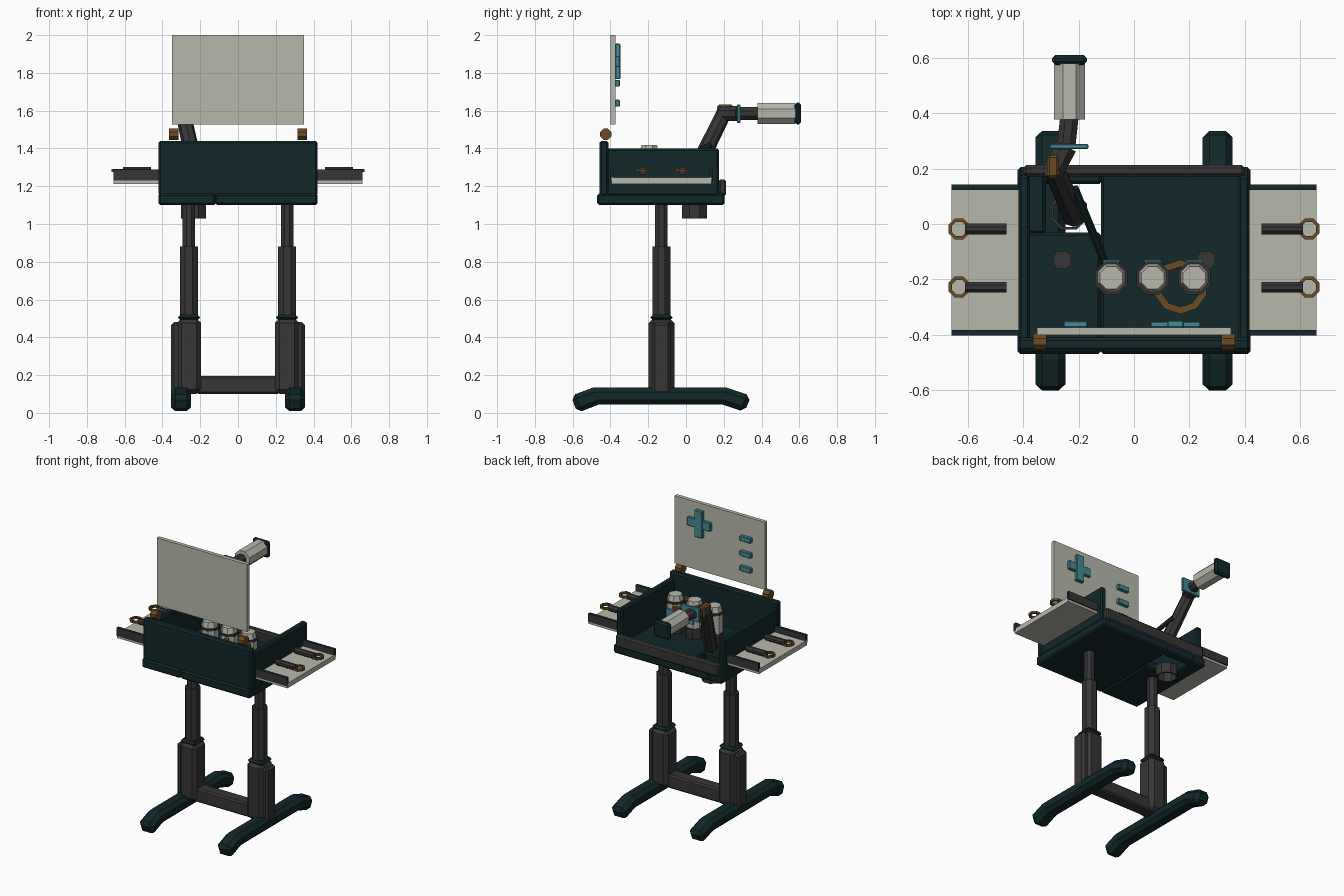
import bpy, bmesh, math
from mathutils import Vector

if "Cube" in bpy.data.objects:
    bpy.data.objects.remove(bpy.data.objects["Cube"])


def mat(name, rgb):
    m = bpy.data.materials.new(name)
    m.diffuse_color = (*rgb, 1)
    m.use_nodes = True
    m.node_tree.nodes["Principled BSDF"].inputs["Base Color"].default_value = m.diffuse_color
    return m


TEAL = mat("dark_teal", (0.006, 0.021, 0.023))
GREY = mat("charcoal", (0.038, 0.035, 0.035))
CREAM = mat("pale_cream", (0.47, 0.48, 0.41))
BRONZE = mat("bronze", (0.14, 0.07, 0.018))
BLUE = mat("sea_blue", (0.06, 0.26, 0.30))


def finish(name, bm, m, bevel=0):
    bmesh.ops.recalc_face_normals(bm, faces=bm.faces)
    me = bpy.data.meshes.new(name)
    bm.to_mesh(me)
    bm.free()
    me.materials.append(m)
    ob = bpy.data.objects.new(name, me)
    bpy.context.collection.objects.link(ob)
    if bevel:
        b = ob.modifiers.new("bevel", 'BEVEL')
        b.width, b.segments = bevel, 1
    return ob


def box(name, lo, hi, m, bevel=0):
    bm = bmesh.new()
    bmesh.ops.create_cube(bm, size=1)
    for v in bm.verts:
        v.co = [(a + b) / 2 + c * (b - a) for a, b, c in zip(lo, hi, v.co)]
    return finish(name, bm, m, bevel)


def rod(name, a, b, r1, m, r2=None, sides=8):
    """Faceted rod between two points."""
    a, b = Vector(a), Vector(b)
    d = b - a
    bm = bmesh.new()
    bmesh.ops.create_cone(bm, cap_ends=True, segments=sides, radius1=r1,
                          radius2=r1 if r2 is None else r2, depth=d.length)
    rot = d.to_track_quat('Z', 'Y').to_matrix()
    turn = math.pi / sides
    for v in bm.verts:
        x, y, z = v.co
        c = Vector((x * math.cos(turn) - y * math.sin(turn),
                    x * math.sin(turn) + y * math.cos(turn), z))
        v.co = rot @ c + (a + b) / 2
    return finish(name, bm, m)


def ring(name, c, outer, inner, h, m, sides=8):
    """Flat faceted ring with a vertical axis."""
    bm = bmesh.new()
    loops = []
    for i in range(sides):
        t = 2 * math.pi * (i + 0.5) / sides
        loops.append([bm.verts.new((c[0] + r * math.cos(t), c[1] + r * math.sin(t), c[2] + z))
                      for r, z in ((outer, -h / 2), (outer, h / 2), (inner, h / 2), (inner, -h / 2))])
    for i in range(sides):
        p, q = loops[i], loops[(i + 1) % sides]
        for k in range(4):
            bm.faces.new((p[k], q[k], q[(k + 1) % 4], p[(k + 1) % 4]))
    return finish(name, bm, m)


# Feet, telescoping legs and hinges, one per side
FOOT = [(-.61, .09), (-.49, .135), (.21, .135), (.345, .09),
        (.31, .005), (.19, .045), (-.46, .045), (-.575, .0)]
for s, side in ((-1, "left"), (1, "right")):
    bm = bmesh.new()
    f = bm.faces.new([bm.verts.new((s * .302 - .054, y, z)) for y, z in FOOT])
    ext = bmesh.ops.extrude_face_region(bm, geom=[f])
    for v in ext["geom"]:
        if isinstance(v, bmesh.types.BMVert):
            v.co.x += .108
    finish(side + "_foot", bm, TEAL, .024)
    x, y = s * .26, -.13
    rod(side + "_leg_top", (x, y, .8), (x, y, 1.17), .036, GREY)
    rod(side + "_leg_middle", (x, y, .45), (x, y, .88), .051, GREY)
    box(side + "_leg_sleeve", (x - .065, y - .068, .1), (x + .065, y + .068, .50), GREY, .025)
    box(side + "_leg_collar", (x - .06, y - .06, .49), (x + .06, y + .06, .52), TEAL, .025)
    box(side + "_leg_bracket", (s * .322 - .032, y - .05, .085),
        (s * .322 + .032, y + .05, .48), GREY, .015)
    ring(side + "_leg_mount", (x, y, 1.168), .034, .026, .008, GREY)
    rod(side + "_hinge", (s * .34 - .024, -.425, 1.475), (s * .34 + .024, -.425, 1.475), .032, BRONZE)
box("crossbar", (-.22, -.175, .1), (.22, -.085, .195), GREY, .01)

# Cabinet floor, left open around the rear left drain
box("floor_main", (-.12, -.47, 1.1), (.42, .205, 1.162), TEAL, .01)
box("floor_left_front", (-.42, -.47, 1.1), (-.12, -.03, 1.162), TEAL, .01)
box("floor_left_edge", (-.42, -.035, 1.1), (-.32, .205, 1.162), TEAL, .01)
box("floor_left_back", (-.325, .145, 1.1), (-.115, .205, 1.162), TEAL, .01)
ring("drain_tube", (-.235, .045, 1.066), .071, .06, .075, GREY)

# Cabinet walls
box("front_wall", (-.42, -.457, 1.15), (.42, -.41, 1.44), TEAL, .01)
box("back_rail", (-.40, .172, 1.15), (.40, .213, 1.235), GREY, .01)
for s, side in ((-1, "left"), (1, "right")):
    x0, x1 = sorted((s * .375, s * .418))
    box(side + "_wall", (x0, -.42, 1.15), (x1, .175, 1.40), TEAL, .01)
    # Pull-out tray with rails, rods and rings
    x0, x1 = sorted((s * .40, s * .66))
    box(side + "_tray", (x0, -.395, 1.213), (x1, .135, 1.247), CREAM)
    for y, n in ((-.392, "front"), (.132, "back")):
        rail = box(f"{side}_tray_{n}_rail", (x0, y - .01, 1.23), (x1, y + .01, 1.288), GREY)
        rail.data.materials.append(TEAL)
        for p in rail.data.polygons:
            p.material_index = int(abs(p.normal.z) > .5 or abs(p.normal.x) > .5)
    for y, n in ((-.018, "back"), (-.228, "front")):
        rod(f"{side}_{n}_tool", (s * .46, y, 1.282), (s * .61, y, 1.282), .021, GREY)
        ring(f"{side}_{n}_tool_ring", (s * .632, y, 1.284), .041, .028, .016, BRONZE)

# Raised panel with cross and three bars on its inner face
box("panel", (-.35, -.40, 1.527), (.35, -.373, 2.0), CREAM)
box("cross_bar_wide", (.06, -.375, 1.83), (.24, -.352, 1.89), BLUE, .004)
box("cross_bar_tall", (.12, -.375, 1.767), (.18, -.348, 1.955), BLUE, .004)
for i, z in enumerate((1.85, 1.745, 1.64)):
    box(f"panel_bar_{i}", (-.255, -.375, z - .018), (-.168, -.35, z + .018), BLUE, .004)

# Bottles with clips and a loose hoop
for i, x in enumerate((-.082, .068, .218)):
    y = -.195
    rod(f"bottle_base_{i}", (x, y, 1.16), (x, y, 1.235), .064, GREY)
    rod(f"bottle_body_{i}", (x, y, 1.235), (x, y, 1.375), .058, CREAM)
    rod(f"bottle_collar_{i}", (x, y, 1.365), (x, y, 1.38), .064, GREY)
    rod(f"bottle_cap_{i}", (x, y, 1.38), (x, y, 1.418), .054, CREAM, .044)
    box(f"bottle_clip_{i}", (x - .03, -.142, 1.27), (x + .03, -.13, 1.33), BLUE)
ring("hoop", (.168, -.227, 1.345), .098, .072, .022, BRONZE, 10)

# Jointed lamp arm
base, elbow, wrist, head = (-.215, .03, 1.24), (-.29, .2, 1.585), (-.245, .28, 1.585), (-.233, .39, 1.585)
rod("arm_lower", base, elbow, .045, GREY, .04)
rod("arm_middle", (-.293, .185, 1.585), wrist, .042, GREY)
rod("arm_upper", wrist, head, .036, GREY)
box("arm_elbow", (-.315, .165, 1.55), (-.27, .25, 1.632), BRONZE, .01)
rod("arm_brace", (-.215, .13, 1.42), (-.1, -.15, 1.25), .016, TEAL)
box("arm_guard", (-.305, .27, 1.535), (-.165, .289, 1.633), BLUE, .004)
rod("lamp_body", (-.233, .378, 1.585), (-.233, .58, 1.585), .061, CREAM)
box("lamp_cap", (-.296, .575, 1.528), (-.17, .61, 1.642), TEAL, .012)
